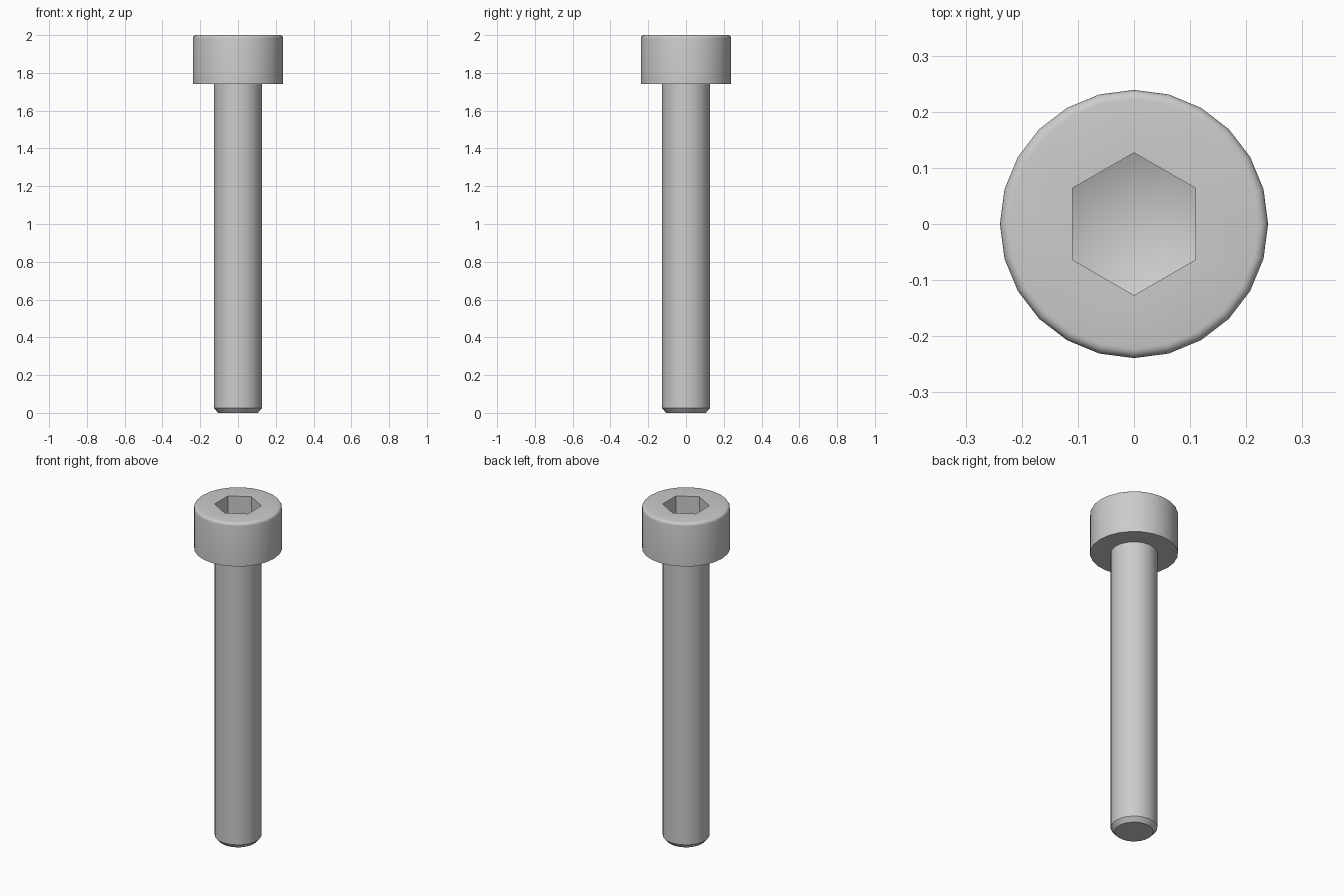
import bpy, bmesh
from math import sin, cos, pi

if "Cube" in bpy.data.objects:
    bpy.data.objects.remove(bpy.data.objects["Cube"])

SIDES = 24
R_HEAD, R_SHAFT, R_HEX = 0.239, 0.127, 0.127
Z_HEAD, Z_TOP, FILLET = 1.742, 2.0, 0.017
SOCKET_FLOOR, SOCKET_TIP = 1.86, 1.80

steel = bpy.data.materials.new("steel grey")
steel.diffuse_color = (0.6, 0.6, 0.6, 1)
steel.use_nodes = True
steel.node_tree.nodes["Principled BSDF"].inputs["Base Color"].default_value = steel.diffuse_color


def ring(bm, radius, z, sides=SIDES, turn=0.0):
    return [bm.verts.new((radius * cos(turn + 2 * pi * i / sides),
                          radius * sin(turn + 2 * pi * i / sides), z))
            for i in range(sides)]


def bridge(bm, a, b):
    n = len(a)
    for i in range(n):
        j = (i + 1) % n
        bm.faces.new((a[i], a[j], b[j], b[i]))


def lathe(bm, profile):
    rings = [ring(bm, r, z) for r, z in profile]
    for a, b in zip(rings, rings[1:]):
        bridge(bm, a, b)
    return rings


def finish(bm, name):
    mesh = bpy.data.meshes.new(name)
    bm.to_mesh(mesh)
    bm.free()
    mesh.materials.append(steel)
    ob = bpy.data.objects.new(name, mesh)
    bpy.context.collection.objects.link(ob)
    bpy.ops.object.select_all(action='DESELECT')
    ob.select_set(True)
    bpy.context.view_layer.objects.active = ob
    bpy.ops.object.shade_smooth_by_angle(angle=0.56)


# Shaft with a chamfered, flat end
bm = bmesh.new()
rings = lathe(bm, [(0.105, 0), (R_SHAFT, 0.025), (R_SHAFT, Z_HEAD)])
bm.faces.new(rings[0][::-1])
finish(bm, "shaft")

# Head: flat underside, straight wall, rounded top rim
bm = bmesh.new()
profile = [(R_SHAFT, Z_HEAD), (R_HEAD, Z_HEAD)]
for k in range(5):
    a = pi / 2 * k / 4
    profile.append((R_HEAD - FILLET + FILLET * cos(a),
                    Z_TOP - FILLET + FILLET * sin(a)))
rim = lathe(bm, profile)[-1]

# Hexagonal socket with a shallow conical floor
hex_top = ring(bm, R_HEX, Z_TOP, 6, pi / 2)
hex_low = ring(bm, R_HEX, SOCKET_FLOOR, 6, pi / 2)
bridge(bm, hex_top, hex_low)
tip = bm.verts.new((0, 0, SOCKET_TIP))
for i in range(6):
    bm.faces.new((hex_low[i], hex_low[(i + 1) % 6], tip))

# Flat top between rim and socket: four rim segments per hexagon side
for i in range(6):
    start = 6 + 4 * i
    arc = [rim[(start + k) % SIDES] for k in range(5)]
    bm.faces.new(arc + [hex_top[(i + 1) % 6], hex_top[i]])
finish(bm, "head")
